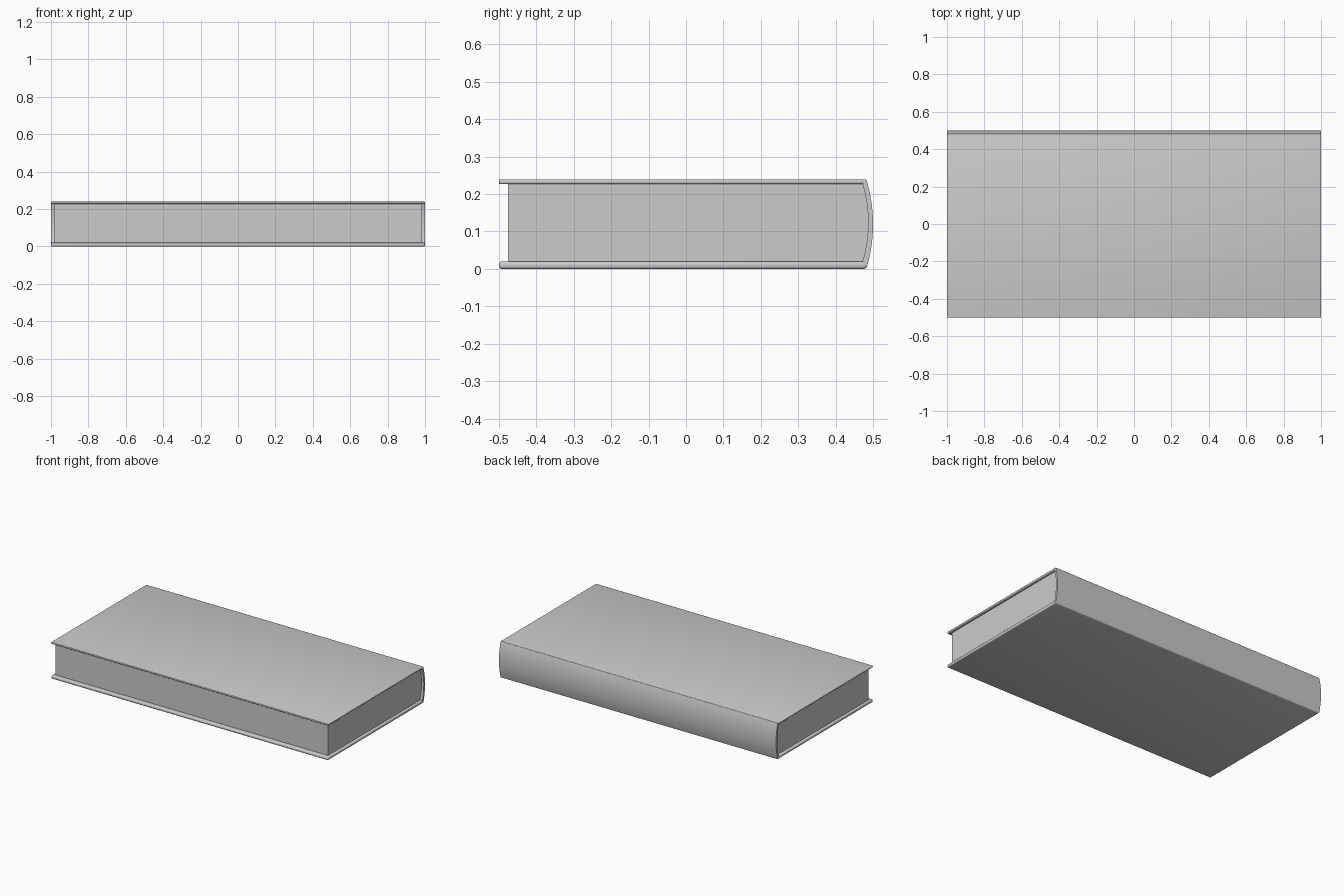
import bpy, bmesh, math

if "Cube" in bpy.data.objects:
    bpy.data.objects.remove(bpy.data.objects["Cube"])

TOP, BOARD_LOW, BOARD_HIGH = 0.239, 0.020, 0.012


def arc(y_end, y_mid, z0, z1, n=20):
    """Shallow arc in the YZ plane, bulging towards +y, from z0 up to z1."""
    half, sag = (z1 - z0) / 2, y_mid - y_end
    r = (half * half + sag * sag) / (2 * sag)
    a = math.asin(half / r)
    return [(y_mid - r + r * math.cos(t), (z0 + z1) / 2 + r * math.sin(t))
            for t in (-a + 2 * a * i / n for i in range(n + 1))]


def extrude_x(name, profile, half_width, bevel=0):
    """Extrude a YZ profile symmetrically along x, optionally rounding its edges."""
    bm = bmesh.new()
    face = bm.faces.new([bm.verts.new((-half_width, y, z)) for y, z in profile])
    ext = bmesh.ops.extrude_face_region(bm, geom=[face])
    verts = [v for v in ext["geom"] if isinstance(v, bmesh.types.BMVert)]
    bmesh.ops.translate(bm, verts=verts, vec=(2 * half_width, 0, 0))
    if bevel:
        bmesh.ops.bevel(bm, geom=bm.edges[:], offset=bevel, segments=3,
                        profile=0.5, affect='EDGES')
    bmesh.ops.recalc_face_normals(bm, faces=bm.faces[:])
    mesh = bpy.data.meshes.new(name)
    bm.to_mesh(mesh)
    bm.free()
    obj = bpy.data.objects.new(name, mesh)
    bpy.context.collection.objects.link(obj)
    bpy.ops.object.select_all(action='DESELECT')
    obj.select_set(True)
    bpy.context.view_layer.objects.active = obj
    bpy.ops.object.shade_smooth_by_angle(angle=math.radians(35))
    return obj


# Cover boards with softly rounded edges
for name, z0, z1 in (("bottom_cover", 0, BOARD_LOW), ("top_cover", TOP - BOARD_HIGH, TOP)):
    extrude_x(name, [(-0.5, z0), (0.483, z0), (0.483, z1), (-0.5, z1)], 1.0,
              bevel=0.35 * (z1 - z0))

# Curved spine joining the boards
inner = arc(0.472, 0.487, BOARD_LOW, TOP - BOARD_HIGH)
outer = arc(0.483, 0.5, 0.003, TOP - 0.003)
extrude_x("spine", outer + inner[::-1], 1.0)

# Page block, set in from the boards and rounded at the spine
extrude_x("pages", [(-0.476, TOP - BOARD_HIGH), (-0.476, BOARD_LOW)] + inner, 0.983)
